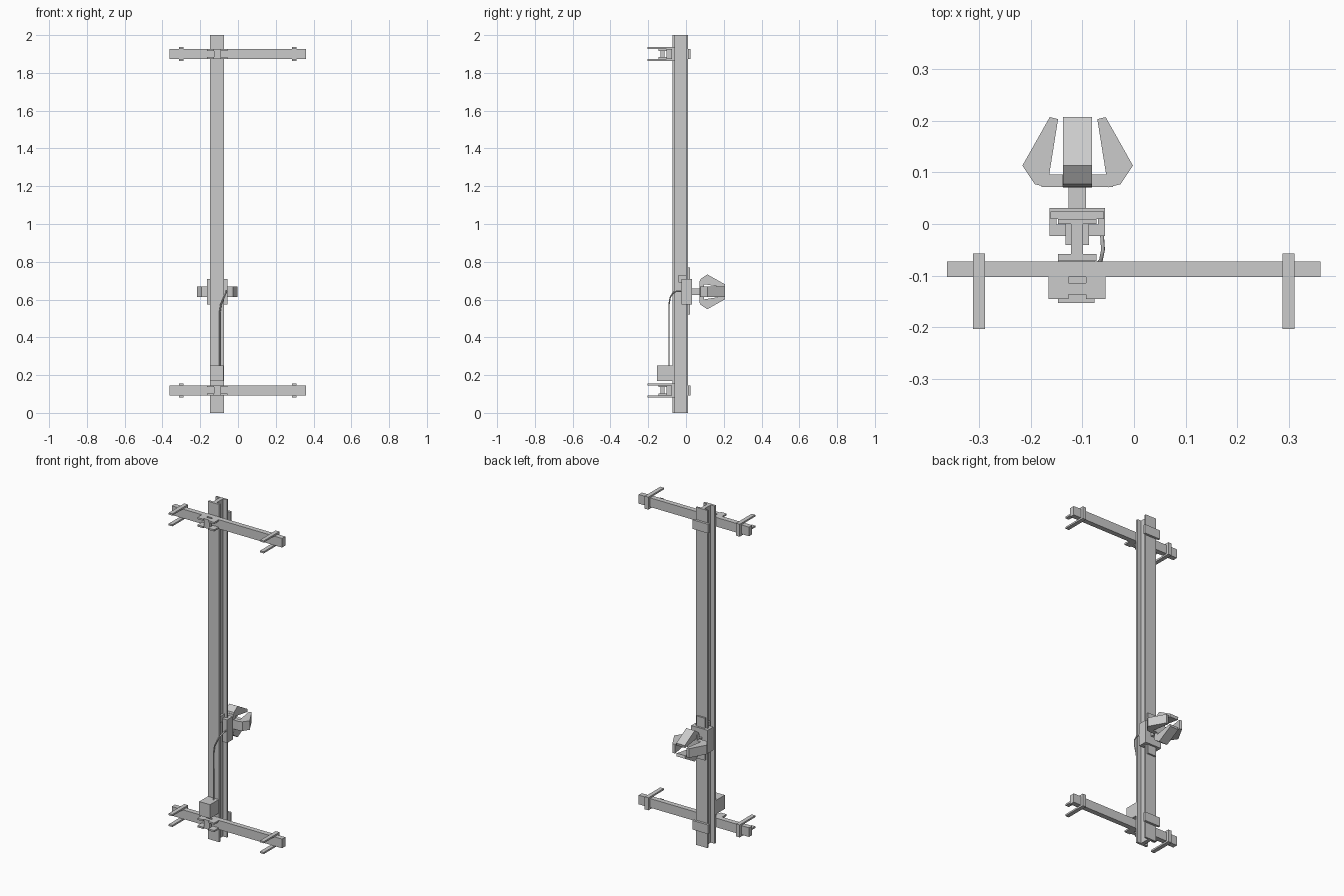
import bpy, bmesh
from mathutils import Vector, Matrix

if "Cube" in bpy.data.objects:
    bpy.data.objects.remove(bpy.data.objects["Cube"])

CX = -0.11      # column axis
GZ = 0.641      # gripper height


def finish(name, bm):
    bmesh.ops.recalc_face_normals(bm, faces=bm.faces)
    me = bpy.data.meshes.new(name)
    bm.to_mesh(me)
    bm.free()
    ob = bpy.data.objects.new(name, me)
    bpy.context.collection.objects.link(ob)
    return ob


def box(name, x0, x1, y0, y1, z0, z1):
    bm = bmesh.new()
    bmesh.ops.create_cube(bm, size=1)
    for v in bm.verts:
        v.co = ((x0 + x1) / 2 + v.co.x * (x1 - x0),
                (y0 + y1) / 2 + v.co.y * (y1 - y0),
                (z0 + z1) / 2 + v.co.z * (z1 - z0))
    return finish(name, bm)


def prism(name, pts, z0, z1, matrix=Matrix()):
    """Extrude an (x, y) outline along z, then place it."""
    bm = bmesh.new()
    f = bm.faces.new([bm.verts.new((x, y, z0)) for x, y in pts])
    r = bmesh.ops.extrude_face_region(bm, geom=[f])
    for v in r['geom']:
        if isinstance(v, bmesh.types.BMVert):
            v.co.z = z1
    bm.transform(matrix)
    return finish(name, bm)


def mirrored(half):
    """Right half outline -> closed symmetric outline around the column axis."""
    return [(CX + x, y) for x, y in half] + [(CX - x, y) for x, y in reversed(half)]


# I-beam column
prism("column", mirrored([(0.037, -0.072), (0.037, -0.058), (0.0115, -0.058),
                          (0.0115, 0.0), (0.037, 0.0), (0.037, 0.01)]), 0, 2)

# cross bars with clamps and U brackets
for level, zc in (("lower", 0.119), ("upper", 1.90)):
    box(level + "_crossbar", -0.362, 0.361, -0.103, -0.073, zc - 0.027, zc + 0.027)
    box(level + "_back_plate", CX - 0.052, CX + 0.052, 0.01, 0.024, zc - 0.027, zc + 0.027)
    # clamp in front of the bar: two H shaped plates on a post
    h = mirrored([(0.017, -0.145), (0.055, -0.145), (0.055, -0.103), (0.017, -0.103),
                  (0.017, -0.114)])
    h = mirrored([(0.017, -0.136), (0.017, -0.145), (0.055, -0.145), (0.055, -0.102),
                  (0.017, -0.102), (0.017, -0.114)])
    for s in (-1, 1):
        prism(level + "_clamp_plate", h, zc + s * 0.022 - 0.005, zc + s * 0.022 + 0.005)
    box(level + "_clamp_post", CX - 0.017, CX + 0.017, -0.136, -0.114, zc - 0.018, zc + 0.018)
    # brackets gripping the bar ends
    for x in (-0.30, 0.299):
        box(level + "_bracket_back", x - 0.012, x + 0.012, -0.073, -0.057, zc - 0.037, zc + 0.037)
        for s in (-1, 1):
            box(level + "_bracket_arm", x - 0.012, x + 0.012, -0.203, -0.073,
                zc + s * 0.032 - 0.005, zc + s * 0.032 + 0.005)

# carriage wrapped around the rear flange
prism("carriage", mirrored([(0.023, -0.023), (0.054, -0.023), (0.054, 0.031)][:3])[:3]
      + [(CX - 0.054, 0.031), (CX - 0.054, -0.023), (CX - 0.023, -0.023),
         (CX - 0.023, -0.001), (CX - 0.04, -0.001), (CX - 0.04, 0.011),
         (CX + 0.04, 0.011), (CX + 0.04, -0.001), (CX + 0.023, -0.001)], 0.573, 0.71)
box("slide_strip", CX - 0.027, CX + 0.027, 0.01, 0.02, 0.52, 0.77)
box("slide_stop", CX - 0.023, CX + 0.023, -0.041, 0.0, 0.69, 0.73)

# control box and cable
box("control_box", CX - 0.037, CX + 0.034, -0.153, -0.072, 0.17, 0.252)
cu = bpy.data.curves.new("cable", 'CURVE')
cu.dimensions = '3D'
cu.bevel_depth = 0.004
cu.bevel_resolution = 1
path = [(-0.097, -0.09, 0.25), (-0.097, -0.09, 0.53), (-0.09, -0.09, 0.575),
        (-0.075, -0.084, 0.61), (-0.064, -0.07, 0.635), (-0.06, -0.05, 0.644),
        (-0.062, -0.02, 0.645)]
sp = cu.splines.new('POLY')
sp.points.add(len(path) - 1)
for p, co in zip(sp.points, path):
    p.co = (*co, 1)
bpy.context.collection.objects.link(bpy.data.objects.new("cable", cu))

# gripper shaft and cross hub
box("gripper_shaft", CX - 0.017, CX + 0.017, 0.03, 0.073, GZ - 0.018, GZ + 0.018)
box("hub_wide_arm", CX - 0.069, CX + 0.069, 0.072, 0.096, GZ - 0.027, GZ + 0.027)
box("hub_tall_arm", CX - 0.028, CX + 0.028, 0.0722, 0.0958, GZ - 0.058, GZ + 0.058)

# four fingers around the hub (side pair set further out)
finger = [(0.054, 0.207), (0.038, 0.203), (0.059, 0.071), (0.083, 0.077), (0.107, 0.113)]
for i in range(4):
    shift = 0 if i % 2 == 0 else -0.015
    half = 0.027 if i % 2 == 0 else 0.028
    m = Matrix.Translation((CX + 0.001, 0, GZ)) @ Matrix.Rotation(i * 1.5707963, 4, 'Y')
    prism("finger", [(r + shift, y) for r, y in finger], -half, half, m)
